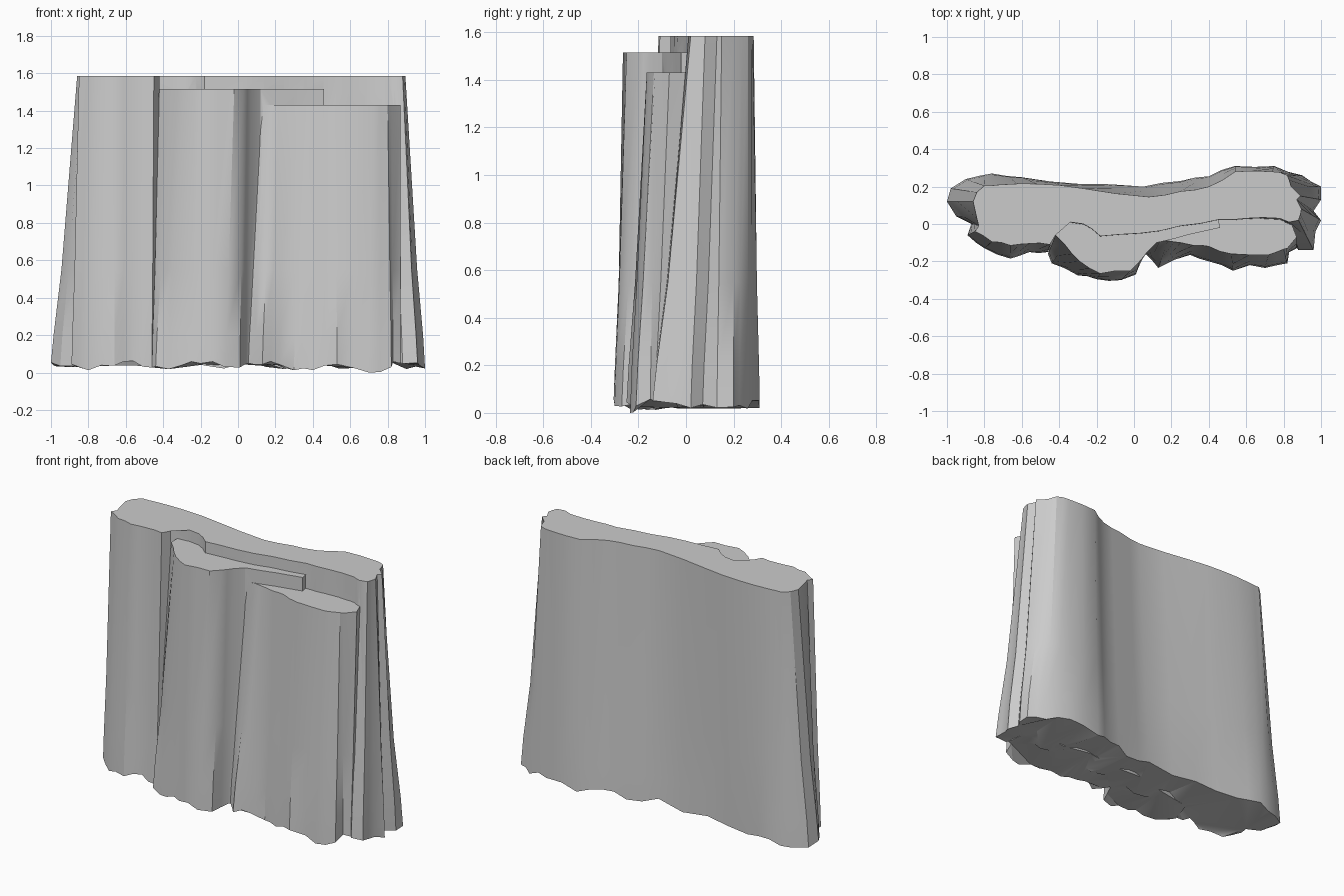
import bpy, bmesh, math, random
random.seed(4)

# Outline points: (base x, base y, top x, top y), counter-clockwise from the left end
SLAB = [(-1, .12, -.86, .12), (-.95, .04, -.84, .03), (-.87, .0, -.83, -.01),
        (-.89, -.06, -.85, -.04), (-.8, -.13, -.76, -.095), (-.66, -.185, -.66, -.115),
        (-.56, -.15, -.56, -.105), (-.46, -.15, -.45, -.11), (-.44, -.1, -.42, -.06),
        (-.4, -.04, -.5, -.005), (-.34, -.04, -.34, .01), (-.27, -.04, -.27, .0),
        (-.18, -.09, -.18, -.065), (.03, -.08, .03, -.05), (.25, -.04, .25, -.01),
        (.46, -.01, .46, .025), (.6, -.01, .6, .03), (.8, -.05, .78, .03),
        (.88, -.14, .83, .01), (.96, -.14, .88, .02), (.97, -.04, .89, .05),
        (1, .02, .895, .08), (.96, .07, .87, .13), (1, .13, .89, .15), (1, .2, .84, .2),
        (.9, .26, .82, .26), (.75, .31, .74, .28), (.54, .31, .54, .28),
        (.4, .255, .4, .2), (.25, .23, .25, .175), (.05, .2, .08, .145),
        (-.3, .215, -.27, .19), (-.6, .25, -.52, .215), (-.76, .27, -.72, .21),
        (-.9, .24, -.8, .205), (-.98, .19, -.84, .17)]
MIDDLE = [(-.42, -.02, -.42, .03), (-.46, -.16, -.42, -.06), (-.44, -.21, -.37, -.11),
          (-.3, -.275, -.29, -.2), (-.2, -.295, -.18, -.265), (-.07, -.3, -.02, -.25),
          (.01, -.27, .03, -.2), (.05, -.16, .07, -.15), (.12, -.1, .12, -.1),
          (.3, -.05, .3, -.055), (.46, -.02, .46, -.02), (.44, .08, .44, .08),
          (0, .06, 0, .06)]
RIGHT = [(.02, .05, .1, .05), (.05, -.15, .09, -.09), (.13, -.235, .18, -.09),
         (.22, -.19, .25, -.1), (.3, -.165, .32, -.115), (.4, -.2, .4, -.12),
         (.53, -.25, .52, -.16), (.62, -.22, .62, -.165), (.7, -.235, .72, -.165),
         (.82, -.21, .8, -.135), (.83, -.15, .82, -.13), (.87, -.13, .87, -.07),
         (.83, .06, .82, .07), (.4, .08, .4, .08)]


def base_z(x, y):
    # ragged lower rim
    return max(0, .04 + .018 * math.sin(17 * x + 5 * y) + .01 * math.sin(41 * x) - .03 * max(0, x) * (y < -.15))


def loft(name, outline, height):
    # vertical rock column: four rings flaring towards the foot
    pts = []
    for a, b in zip(outline, outline[1:] + outline[:1]):
        pts.append(a)
        if math.dist(a[:2], b[:2]) > .1:
            j = random.uniform(-.008, .008)
            m = [(p + q) / 2 for p, q in zip(a, b)]
            pts.append((m[0], m[1] + j, m[2], m[3] - j))
    bm = bmesh.new()
    rings = []
    for z, t in ((0, 0), (.2, .1), (.55, .4), (height, 1)):
        ring = []
        for bx, by, tx, ty in pts:
            x, y = bx + (tx - bx) * t, by + (ty - by) * t
            ring.append(bm.verts.new((x, y, base_z(x, y) if t == 0 else z)))
        rings.append(ring)
    n = len(pts)
    for lo, hi in zip(rings, rings[1:]):
        for i in range(n):
            bm.faces.new((lo[i], lo[(i + 1) % n], hi[(i + 1) % n], hi[i]))
    caps = [bm.faces.new(rings[0][::-1]), bm.faces.new(rings[-1])]
    bmesh.ops.triangulate(bm, faces=caps)
    bmesh.ops.recalc_face_normals(bm, faces=bm.faces)
    me = bpy.data.meshes.new(name)
    bm.to_mesh(me)
    bm.free()
    ob = bpy.data.objects.new(name, me)
    bpy.context.collection.objects.link(ob)
    return ob


# Tall back slab joined with the two lower front ledges
cliff = loft("rock_wall", SLAB, 1.585)
bpy.context.view_layer.objects.active = cliff
cliff.select_set(True)
for ledge in (loft("middle_ledge", MIDDLE, 1.515), loft("right_ledge", RIGHT, 1.43)):
    mod = cliff.modifiers.new("join", 'BOOLEAN')
    mod.operation, mod.solver, mod.object = 'UNION', 'EXACT', ledge
    bpy.ops.object.modifier_apply(modifier=mod.name)
    bpy.data.objects.remove(ledge)
bpy.ops.object.shade_smooth_by_angle(angle=math.radians(30))
